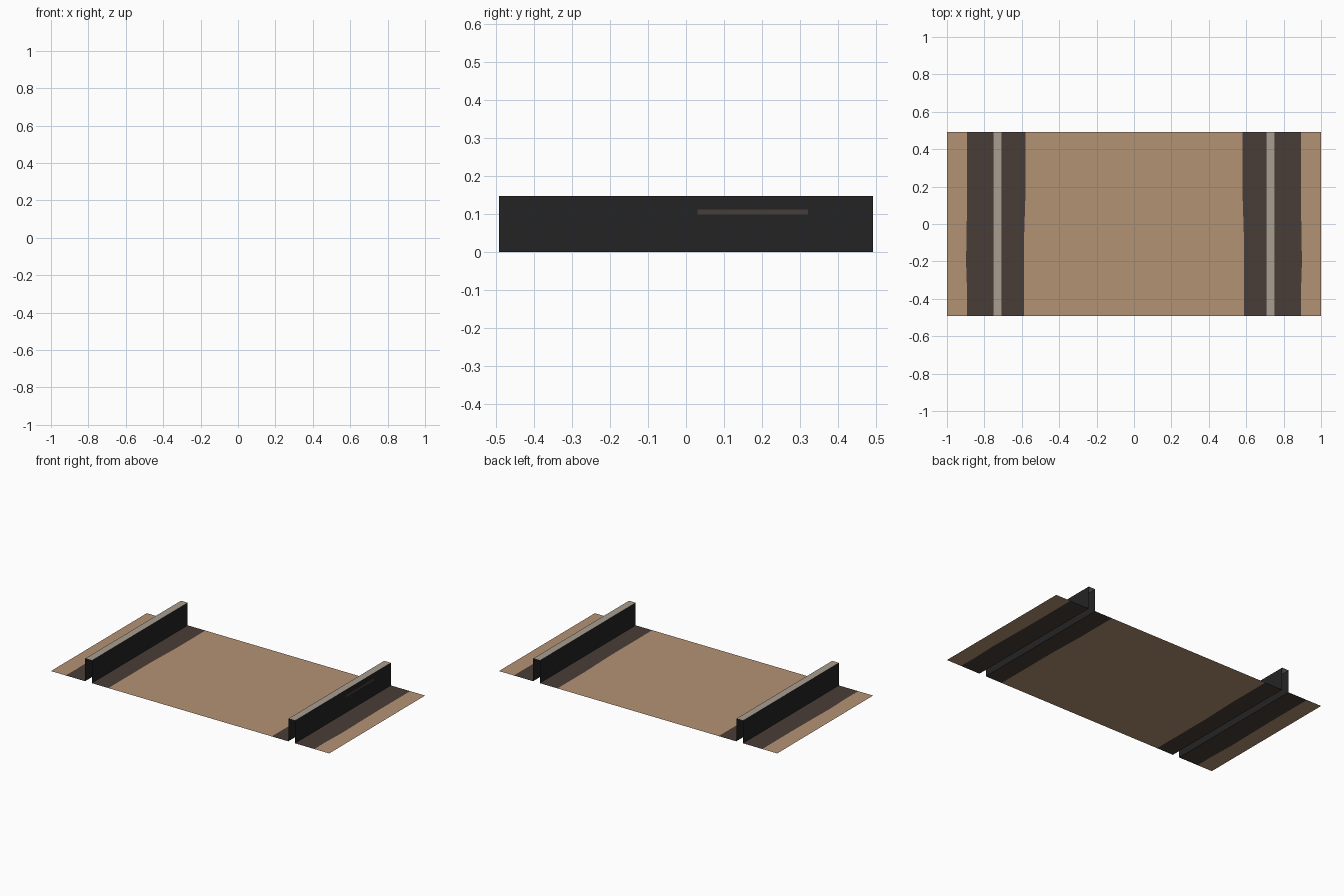
import bpy

if "Cube" in bpy.data.objects:
    bpy.data.objects.remove(bpy.data.objects["Cube"])

Y, H = 0.492, 0.147          # half depth, curb height
IN, OUT = 0.706, 0.754       # curb inner / outer x


def material(name, rgb):
    m = bpy.data.materials.new(name)
    lin = [((c / 255 + 0.055) / 1.055) ** 2.4 if c > 10 else c / 255 / 12.92 for c in rgb]
    m.diffuse_color = (*lin, 1)
    m.use_nodes = True
    m.node_tree.nodes["Principled BSDF"].inputs["Base Color"].default_value = m.diffuse_color
    return m


tan = material("tan floor", (180, 146, 117))
brown = material("dark brown stain", (73, 61, 55))
black = material("charcoal side", (36, 36, 36))
grey = material("warm grey top", (170, 158, 144))


def sheet(name, us, vs, place, mats, rule, flip=False):
    """Grid of quads; place(i, j) gives the point, rule(i, j) the material index."""
    nu, nv = len(us), len(vs)
    verts = [place(us[i], vs[j]) for j in range(nv) for i in range(nu)]
    faces, idx = [], []
    for j in range(nv - 1):
        for i in range(nu - 1):
            a = j * nu + i
            f = [a, a + 1, a + nu + 1, a + nu]
            faces.append(f[::-1] if flip else f)
            idx.append(rule(i, j))
    me = bpy.data.meshes.new(name)
    me.from_pydata(verts, [], faces)
    for m in mats:
        me.materials.append(m)
    for p, k in zip(me.polygons, idx):
        p.material_index = k
    ob = bpy.data.objects.new(name, me)
    bpy.context.collection.objects.link(ob)
    return ob


# Floor strips: stained next to the curbs, with a slightly wavy stain edge
rows = [-Y, -0.38, -0.2, -0.05, 0.2, Y]
wave = dict(zip(rows, [0.0, -0.002, 0.004, 0.001, -0.002, -0.001]))


def floor_point(x, y):
    a = abs(x)
    if a == 0.894:
        a += wave[y]
    elif a == 0.581:
        a += 0.006 if y < 0.1 else -0.002
    return (a if x > 0 else -a, y, 0)


sheet("middle_floor", [-IN, -0.581, 0.581, IN], rows, floor_point,
      [tan, brown], lambda i, j: 0 if i == 1 else 1)
sheet("right_floor", [OUT, 0.894, 1], rows, floor_point,
      [tan, brown], lambda i, j: 1 - i)
sheet("left_floor", [-1, -0.894, -OUT], rows, floor_point,
      [tan, brown], lambda i, j: i)

# Hollow curbs, open at the ends and below
for side, s in (("left", -1), ("right", 1)):
    lo, hi = sorted((s * IN, s * OUT))
    sheet(side + "_curb_top", [lo, hi], [-Y, Y], lambda x, y: (x, y, H),
          [grey], lambda i, j: 0)
    sheet(side + "_curb_inner_side", [-Y, Y], [0, H],
          lambda y, z: (s * IN, y, z), [black], lambda i, j: 0, flip=s > 0)
    # outer side carries a thin worn streak
    sheet(side + "_curb_outer_side", [-Y, 0.03, 0.32, Y], [0, 0.099, 0.112, H],
          lambda y, z: (s * OUT, y, z), [black, brown],
          lambda i, j: 1 if (s > 0 and i == 1 and j == 1) else 0, flip=s < 0)
